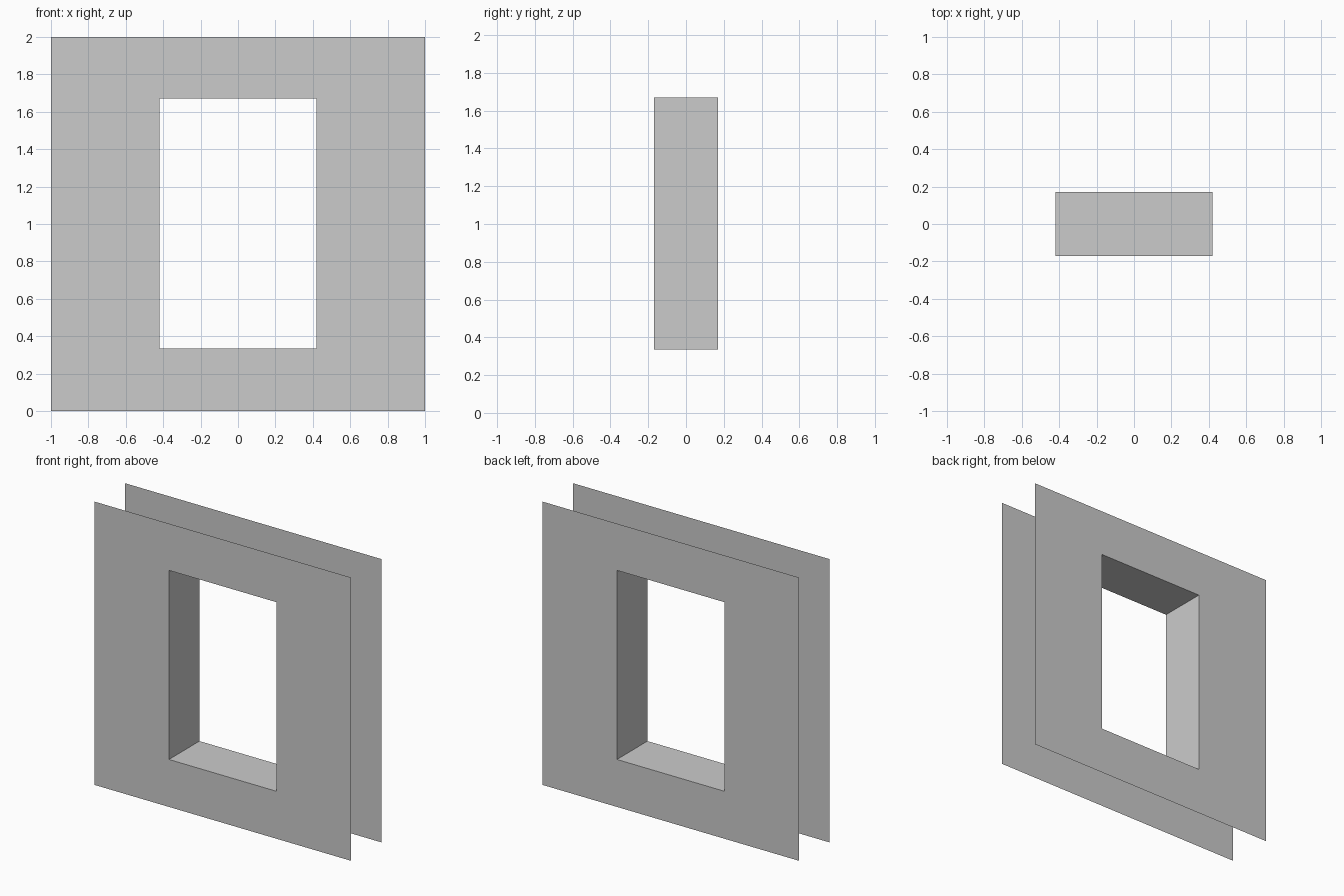
import bpy, bmesh

if "Cube" in bpy.data.objects:
    bpy.data.objects.remove(bpy.data.objects["Cube"])

HW, HD, TOP = 1.0, 0.17, 2.0          # half width, half depth, height
OX, Z0, Z1 = 0.42, 0.335, 1.67        # window opening
JOINT = 0.667                         # panel seam


def make_object(name, quads):
    bm = bmesh.new()
    for q in quads:
        bm.faces.new([bm.verts.new(p) for p in q])
    bmesh.ops.remove_doubles(bm, verts=bm.verts, dist=1e-5)
    me = bpy.data.meshes.new(name)
    bm.to_mesh(me)
    bm.free()
    ob = bpy.data.objects.new(name, me)
    bpy.context.collection.objects.link(ob)
    return ob


def wall_sheet(name, side):
    # Grid of panels around the opening, facing outward
    xs = [-HW, -JOINT, -OX, OX, JOINT, HW]
    zs = [0, Z0, Z1, TOP]
    y = side * HD
    quads = []
    for i in range(5):
        for j in range(3):
            if (i, j) == (2, 1):
                continue
            a, b, c, d = xs[i], xs[i + 1], zs[j], zs[j + 1]
            q = [(a, y, c), (b, y, c), (b, y, d), (a, y, d)]
            quads.append(q if side < 0 else q[::-1])
    return make_object(name, quads)


# Front and back wall faces
wall_sheet("front_wall_face", -1)
wall_sheet("back_wall_face", 1)

# Window reveal: sill, jambs and head facing into the opening
ring = [(-OX, Z0), (OX, Z0), (OX, Z1), (-OX, Z1)]
reveal = []
for (xa, za), (xb, zb) in zip(ring, ring[1:] + ring[:1]):
    reveal.append([(xa, -HD, za), (xb, -HD, zb), (xb, HD, zb), (xa, HD, za)])
make_object("window_reveal", reveal)
